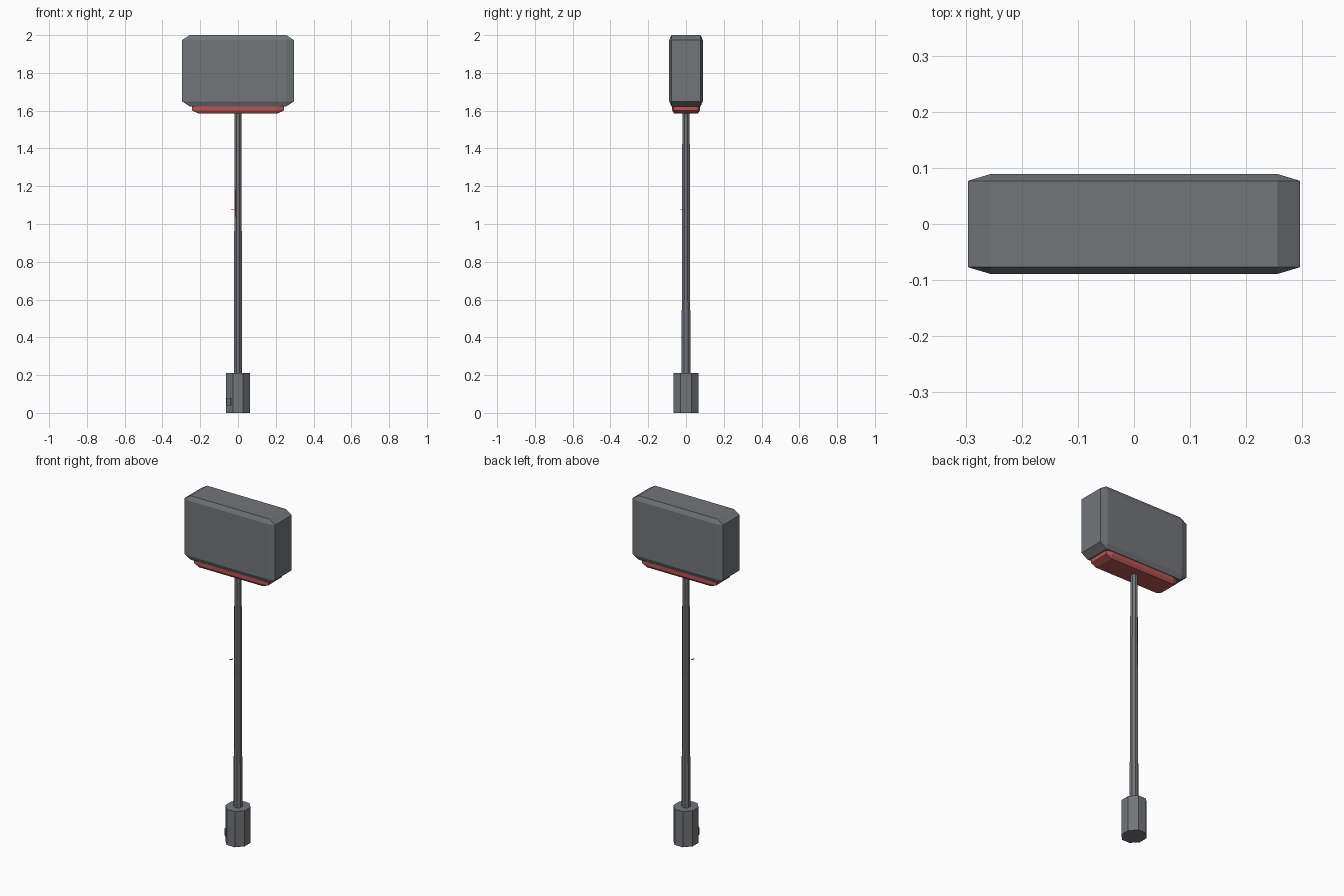
import bpy, bmesh, math
from mathutils import Matrix, Vector

cube = bpy.data.objects.get("Cube")
if cube:
    bpy.data.objects.remove(cube, do_unlink=True)


def material(name, color):
    m = bpy.data.materials.new(name)
    m.use_nodes = True
    m.diffuse_color = color
    m.node_tree.nodes["Principled BSDF"].inputs["Base Color"].default_value = color
    return m


grey = material("steel grey", (0.17, 0.18, 0.19, 1))
red = material("warning red", (0.48, 0.09, 0.09, 1))


def finish(name, bm, mat):
    mesh = bpy.data.meshes.new(name)
    bm.to_mesh(mesh)
    bm.free()
    mesh.materials.append(mat)
    ob = bpy.data.objects.new(name, mesh)
    bpy.context.collection.objects.link(ob)
    return ob


def block(name, size, center, mat, bevel=0.0, turn=0.0):
    """Unit cube, chamfered before scaling so the chamfer follows the proportions."""
    bm = bmesh.new()
    bmesh.ops.create_cube(bm, size=1)
    if bevel:
        bmesh.ops.bevel(bm, geom=bm.edges[:], offset=bevel, segments=1, affect='EDGES')
    bmesh.ops.scale(bm, vec=size, verts=bm.verts)
    bmesh.ops.rotate(bm, matrix=Matrix.Rotation(turn, 3, 'Z'), verts=bm.verts)
    bmesh.ops.translate(bm, vec=center, verts=bm.verts)
    return finish(name, bm, mat)


def post(name, r_low, r_high, z_low, z_high, mat, stretch=1.0):
    """Eight-sided column with flats towards x and y."""
    bm = bmesh.new()
    k = 1 / math.cos(math.pi / 8)
    bmesh.ops.create_cone(bm, cap_ends=True, segments=8, radius1=r_low * k,
                          radius2=r_high * k, depth=z_high - z_low,
                          matrix=Matrix.Rotation(math.pi / 8, 4, 'Z'))
    bmesh.ops.scale(bm, vec=(1, stretch, 1), verts=bm.verts)
    bmesh.ops.translate(bm, vec=(0, 0, (z_low + z_high) / 2), verts=bm.verts)
    return finish(name, bm, mat)


# Base and tapered pole
post("base", 0.063, 0.063, 0, 0.21, grey, 1.07)
post("pole", 0.022, 0.018, 0.20, 1.62, grey, 1.07)

# Sign box with the red tray below it
block("sign_box", (0.592, 0.178, 0.377), (0, 0, 1.8115), grey, 0.068)
block("red_tray", (0.486, 0.146, 0.22), (0, 0, 1.695), red, 0.07)

# Small hatch on the diagonal side of the base
corner = Vector((-1, -1, 0)).normalized()
block("base_hatch", (0.03, 0.01, 0.04), corner * 0.066 + Vector((0, 0, 0.06)), grey,
      turn=-math.pi / 4)

# Red marker strip and its tiny pin on the pole
block("marker_strip", (0.008, 0.004, 0.14), corner * 0.02 + Vector((0, 0, 1.11)), red,
      turn=-math.pi / 4)
block("marker_pin", (0.004, 0.02, 0.004), corner * 0.03 + Vector((-0.008, 0, 1.075)), red,
      turn=-math.pi / 4)
